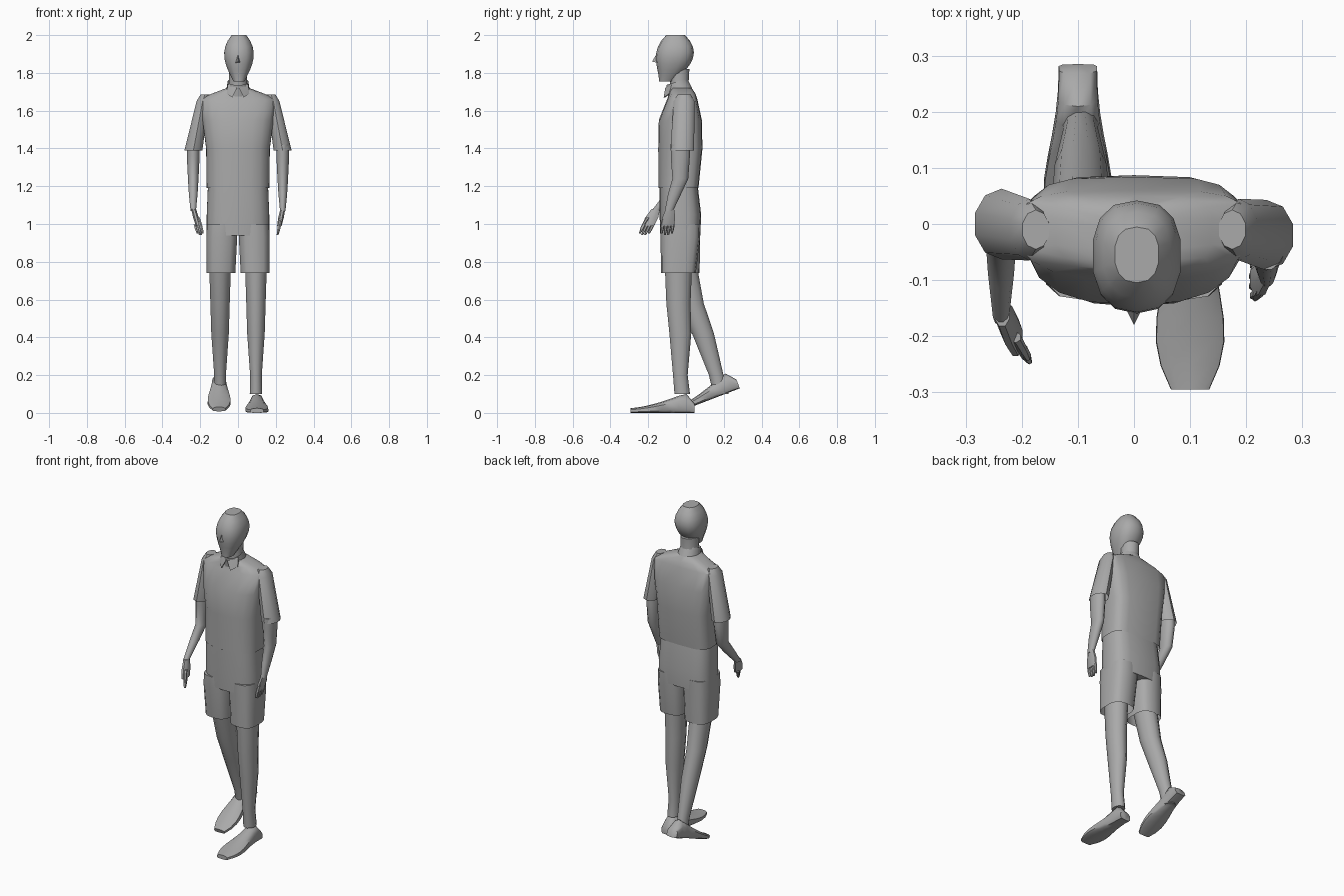
import bpy, bmesh, math
from mathutils import Matrix, Vector

if "Cube" in bpy.data.objects:
    bpy.data.objects.remove(bpy.data.objects["Cube"])

GREY = (0.4, 0.4, 0.4, 1)
clay = bpy.data.materials.new("plain grey")
clay.use_nodes = True
clay.diffuse_color = GREY
clay.node_tree.nodes["Principled BSDF"].inputs["Base Color"].default_value = GREY

SIDES = (("left", 1), ("right", -1))


def finish(name, bm, sharp_angle=45):
    bmesh.ops.recalc_face_normals(bm, faces=bm.faces)
    mesh = bpy.data.meshes.new(name)
    bm.to_mesh(mesh)
    bm.free()
    mesh.materials.append(clay)
    obj = bpy.data.objects.new(name, mesh)
    bpy.context.collection.objects.link(obj)
    bpy.ops.object.select_all(action="DESELECT")
    obj.select_set(True)
    bpy.context.view_layer.objects.active = obj
    bpy.ops.object.shade_smooth_by_angle(angle=math.radians(sharp_angle))


def loft(name, rings, sides=12, front=1, back=1, start_cap=True, end_cap=True, place=None):
    """Skin level rings (x, y, z, x radius, y radius); powers under one square off a side."""
    bm = bmesh.new()
    loops = []
    for x, y, z, x_radius, y_radius in rings:
        loop = []
        for step in range(sides):
            angle = math.tau * (step + 0.5) / sides
            c, s = math.cos(angle), math.sin(angle)
            power = back if s > 0 else front
            across = math.copysign(abs(c) ** power, c)
            along = math.copysign(abs(s) ** power, s)
            loop.append(bm.verts.new((x + x_radius * across, y + y_radius * along, z)))
        loops.append(loop)
    for lower, upper in zip(loops, loops[1:]):
        for step in range(sides):
            after = (step + 1) % sides
            bm.faces.new((lower[step], lower[after], upper[after], upper[step]))
    if start_cap:
        bm.faces.new(loops[0])
    if end_cap:
        bm.faces.new(loops[-1])
    if place:
        bm.transform(place)
    finish(name, bm)


def limb(name, x, depth, forward, heights, radii):
    """Upright limb whose rings are all deeper than wide by the same factor."""
    rings = [(x, y, z, r, r * depth) for y, z, r in zip(forward, heights, radii)]
    loft(name, rings)


def hull(name, points):
    """Small faceted solid around a few points."""
    bm = bmesh.new()
    for point in points:
        bm.verts.new(point)
    bmesh.ops.convex_hull(bm, input=bm.verts)
    finish(name, bm, sharp_angle=30)


def head_ring(t):
    """Cross-section from the chin (t is zero) up to the crown (t is one)."""
    radius = 0.08 * math.sin(math.pi * (0.08 + 0.8 * t ** 1.2)) ** 0.7
    chin_push = 0.05 * (1 - t) ** 3
    return (0.005, -0.055 - chin_push, 1.755 + 0.245 * t, radius, radius * 1.25)


# Head, nose and neck
HEAD_STEPS = 8
loft("head", [head_ring(step / HEAD_STEPS) for step in range(HEAD_STEPS + 1)],
     sides=14, front=0.85, back=0.8)
nostrils = [(side * 0.02, -0.14, 1.85) for word, side in SIDES]
hull("nose", nostrils + [(0, -0.15, 1.91), (0, -0.18, 1.86), (0, -0.13, 1.9)])
loft("neck", [(0, -0.03, 1.66, 0.06, 0.06), (0, -0.035, 1.74, 0.05, 0.05),
              (0, -0.04, 1.82, 0.05, 0.06)])

# Shirt body, open at the hem
loft("shirt_body",
     [(0, -0.04, 1.19, 0.167, 0.106), (0, -0.03, 1.4, 0.17, 0.117),
      (0, -0.03, 1.55, 0.19, 0.114), (0, -0.02, 1.66, 0.205, 0.08),
      (0, -0.02, 1.69, 0.14, 0.07), (0, -0.03, 1.72, 0.06, 0.06)],
     sides=18, front=0.8, back=0.5, start_cap=False)

# Collar band tipped down at the front, with two points
tipped = Matrix.Translation((0, -0.04, 1.725)) @ Matrix.Rotation(math.radians(18), 4, "X")
loft("collar_band", [(0, 0, -0.03, 0.066, 0.07), (0, 0, 0.03, 0.056, 0.06)],
     start_cap=False, end_cap=False, place=tipped)
for word, side in SIDES:
    outline = [(0.005, -0.11, 1.72), (0.055, -0.075, 1.74),
               (0.06, -0.09, 1.69), (0.03, -0.118, 1.67)]
    hull(word + "_collar_point", [(side * x, y + thickness, z)
                                  for thickness in (0, 0.008) for x, y, z in outline])

# Shorts: a seat with two open legs
loft("shorts_seat", [(0, -0.04, 1.22, 0.16, 0.1), (0, -0.03, 1.05, 0.167, 0.11),
                     (0, -0.03, 0.94, 0.167, 0.106)], sides=18, front=0.75, back=0.6)

for word, side in SIDES:
    # The left side of the body is slightly ahead of the right
    lead = -0.01 * side
    loft(word + "_shorts_leg",
         [(side * 0.085, -0.03, 1, 0.08, 0.106), (side * 0.086, -0.03, 0.93, 0.083, 0.105),
          (side * 0.09, -0.03 + lead, 0.74, 0.077, 0.092)],
         sides=14, front=0.65, back=0.65, end_cap=False)
    loft(word + "_sleeve",
         [(side * 0.175, -0.01, 1.685, 0.025, 0.035), (side * 0.187, -0.01, 1.65, 0.034, 0.055),
          (side * 0.236, -0.01 + lead, 1.39, 0.05, 0.063)],
         sides=10, end_cap=False)


# Legs and arms: shared heights and thickness, each side with its own swing
LEG_HEIGHTS = (0.85, 0.58, 0.42, 0.2, 0.1)
LEG_RADII = (0.062, 0.053, 0.048, 0.032, 0.034)
ARM_HEIGHTS = (1.42, 1.36, 1.24, 1.16, 1.07)
ARM_RADII = (0.035, 0.035, 0.029, 0.024, 0.015)
leg_swing = {"left": (-0.04, -0.04, -0.03, -0.03, -0.02),
             "right": (-0.03, 0.03, 0.09, 0.16, 0.185)}
arm_swing = {"left": (-0.03, -0.03, -0.03, -0.06, -0.09),
             "right": (0, 0, -0.01, -0.08, -0.16)}
for word, side in SIDES:
    limb(word + "_leg", side * 0.095, 1.25, leg_swing[word], LEG_HEIGHTS, LEG_RADII)
    limb(word + "_arm", side * 0.237, 1.5, arm_swing[word], ARM_HEIGHTS, ARM_RADII)


def shoe_ring(t):
    """Cross-section from the heel (t is zero) to the toe (t is one)."""
    half_width = 0.035 + 0.028 * math.sin(math.pi * t * t)
    top = min(0.05 + 0.4 * t, 0.025 + 0.1 * (1 - t) ** 1.5)
    return (0, top / 2, 0.34 * t, half_width, top / 2)


# Feet: the left is flat, the right pivots up from its toe
SHOE_STEPS = 8
shoe = [shoe_ring(step / SHOE_STEPS) for step in range(SHOE_STEPS + 1)]
foot_pose = {"left": (0.045, 0, 90), "right": (0.285, 0.13, 111)}
for word, side in SIDES:
    heel_y, heel_z, pitch = foot_pose[word]
    place = (Matrix.Translation((side * 0.1, heel_y, heel_z))
             @ Matrix.Rotation(math.radians(pitch), 4, "X"))
    loft(word + "_foot", shoe, sides=10, front=0.45, back=0.85, place=place)


def hand(word, wrist, reach, spread):
    """Palm, four fingers and a thumb following the reach direction."""
    wrist, reach, spread = Vector(wrist), Vector(reach), Vector(spread)
    middle, knuckle = wrist + reach * 0.3, wrist + reach * 0.6
    loft(word + "_palm", [(*wrist, 0.014, 0.024), (*middle, 0.016, 0.037),
                          (*knuckle, 0.013, 0.036)], sides=8)

    def digit(name, root, tip):
        loft(name, [(*root, 0.01, 0.01), (*root.lerp(tip, 0.6), 0.009, 0.008),
                    (*tip, 0.005, 0.005)], sides=6)

    for finger, name in enumerate(("little", "ring", "middle", "index")):
        offset = spread * (finger - 1.5)
        length = 0.95 - 0.05 * abs(finger - 1.5)
        digit(word + "_" + name + "_finger", knuckle + offset - reach * 0.05,
              wrist + offset + reach * length)
    base = middle + spread * 1.3
    digit(word + "_thumb", base, base + reach * 0.4 + spread * 0.6)


hand("left", (0.237, -0.085, 1.08), (-0.03, -0.02, -0.15), (0, -0.018, 0))
hand("right", (-0.235, -0.16, 1.08), (0.04, -0.07, -0.15), (0.009, -0.016, 0))
